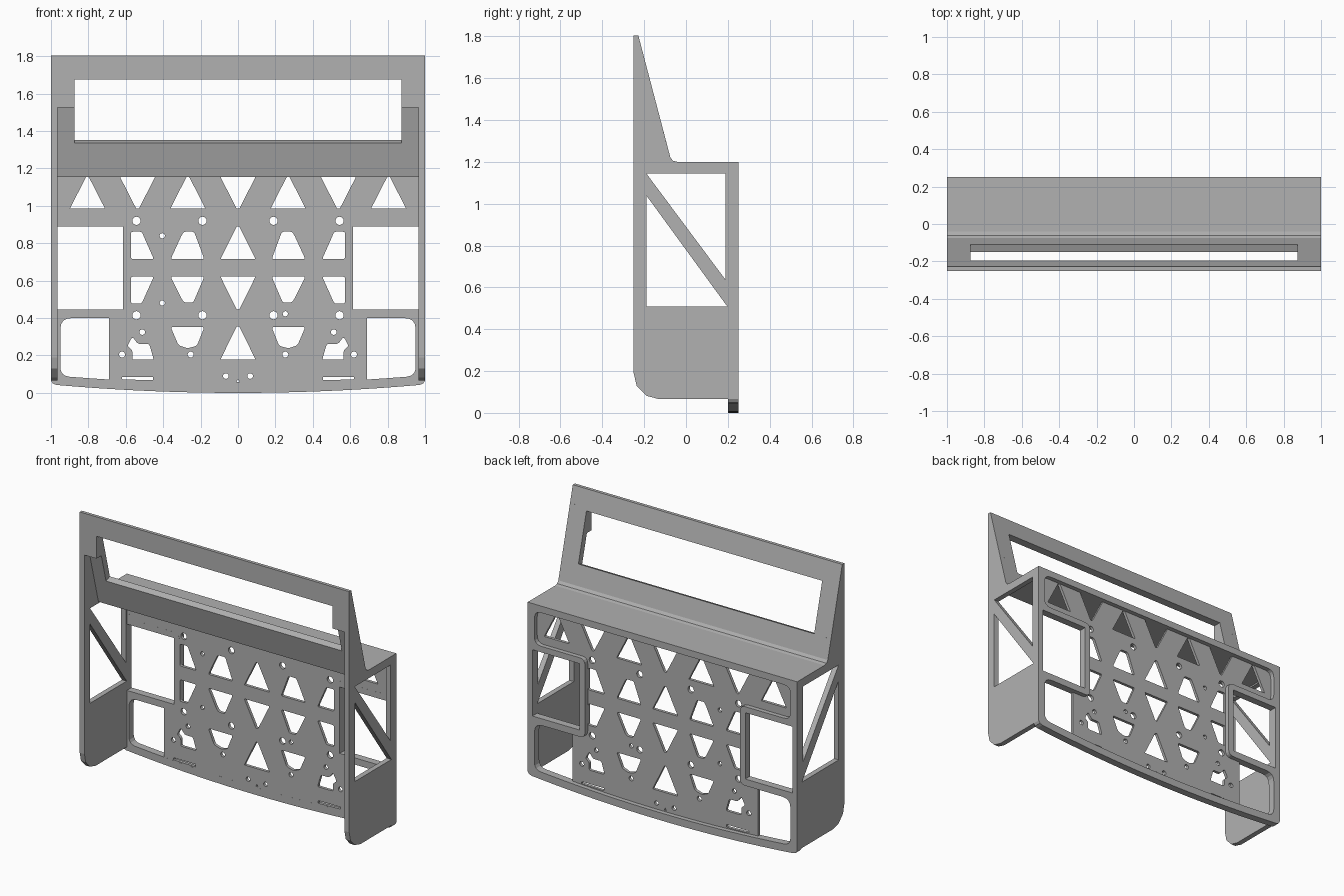
import bpy, bmesh
from mathutils import Vector, Matrix
from math import cos, sin, pi

if "Cube" in bpy.data.objects:
    bpy.data.objects.remove(bpy.data.objects["Cube"])

grey = bpy.data.materials.new("light grey")
grey.diffuse_color = (0.44, 0.44, 0.44, 1)
grey.use_nodes = True
grey.node_tree.nodes["Principled BSDF"].inputs["Base Color"].default_value = grey.diffuse_color


def rounded(pts, r=None, n=4):
    """Polygon with corners rounded; a point may carry its own radius."""
    out = []
    for i, p in enumerate(pts):
        rad = p[2] if len(p) > 2 else (r or 0)
        c = Vector(p[:2])
        if not rad:
            out.append(tuple(c))
            continue
        a = c + (Vector(pts[i - 1][:2]) - c).normalized() * rad
        b = c + (Vector(pts[(i + 1) % len(pts)][:2]) - c).normalized() * rad
        for k in range(n + 1):
            t = k / n
            out.append(tuple(a * (1 - t) ** 2 + c * 2 * t * (1 - t) + b * t * t))
    return out


def circle(x, z, r, n=16):
    return [(x + r * cos(2 * pi * k / n), z + r * sin(2 * pi * k / n)) for k in range(n)]


def flip(loop):
    return [(-p[0],) + tuple(p[1:]) for p in reversed(loop)]


def slab(name, loops, lo, hi, axis):
    """Filled outline with holes, extruded from lo to hi along x or y."""
    cu = bpy.data.curves.new(name, 'CURVE')
    cu.dimensions, cu.fill_mode, cu.extrude = '2D', 'BOTH', (hi - lo) / 2
    for loop in loops:
        sp = cu.splines.new('POLY')
        sp.points.add(len(loop) - 1)
        for pt, p in zip(sp.points, loop):
            pt.co = (p[0], p[1], 0, 1)
        sp.use_cyclic_u = True
    tmp = bpy.data.objects.new(name + "_outline", cu)
    bpy.context.collection.objects.link(tmp)
    bpy.context.view_layer.update()
    dg = bpy.context.evaluated_depsgraph_get()
    me = bpy.data.meshes.new_from_object(tmp.evaluated_get(dg))
    bpy.data.objects.remove(tmp)
    mid = (lo + hi) / 2
    if axis == 'x':
        m = Matrix(((0, 0, 1, mid), (1, 0, 0, 0), (0, 1, 0, 0), (0, 0, 0, 1)))
    else:
        m = Matrix(((1, 0, 0, 0), (0, 0, -1, mid), (0, 1, 0, 0), (0, 0, 0, 1)))
    me.transform(m)
    bm = bmesh.new()
    bm.from_mesh(me)
    bmesh.ops.remove_doubles(bm, verts=bm.verts, dist=1e-5)
    bmesh.ops.recalc_face_normals(bm, faces=bm.faces)
    for f in bm.faces:
        f.smooth = False
    bm.to_mesh(me)
    bm.free()
    me.materials.clear()
    me.materials.append(grey)
    ob = bpy.data.objects.new(name, me)
    bpy.context.collection.objects.link(ob)
    return ob


def sag(x):
    return 0.045 * x * x


def arc(half, lift, n=24):
    """Curved bottom edge from -half to +half."""
    return [(half * (2 * k / n - 1), lift + sag(half * (2 * k / n - 1))) for k in range(n + 1)]


# back rim: outer outline, stepped recess and the two big windows
outer = arc(0.97, 0) + [(0.99, 0.05), (1, 0.066), (1, 1.2), (-1, 1.2), (-1, 0.066), (-0.99, 0.05)]
right = [(0.95, 0.09, 0.05), (0.95, 0.4, 0.06), (0.575, 0.4, 0.04),
         (0.575, 0.93, 0.04), (0.95, 0.93, 0.05), (0.95, 1.155, 0.05)]
recess = rounded(arc(0.86, 0.05) + right + flip(right))
window = [(0.615, 0.445), (0.965, 0.445), (0.965, 0.89), (0.615, 0.89)]
slab("back_rim", [outer, recess, window, flip(window)], 0.2, 0.25, 'y')

# thin perforated plate inside the rim
side = [(0.69, 0.415), (0.6, 0.415), (0.6, 0.915), (0.96, 0.915), (0.96, 1.17)]
holes = []


def hole(pts, both=True, r=0.012):
    loop = rounded(pts, r, 3)
    holes.append(loop)
    if both:
        holes.append(flip(loop))


def triangle(x, z0, z1, up, both=True):
    base, tip = (z0, z1) if up else (z1, z0)
    hole([(x - 0.094, base), (x + 0.094, base), (x + 0.007, tip), (x - 0.007, tip)], both, 0.006)


triangle(0.805, 0.985, 1.155, True)
triangle(0.537, 0.985, 1.155, False)
triangle(0.268, 0.985, 1.155, True)
triangle(0, 0.985, 1.155, False, False)
triangle(0, 0.715, 0.89, True, False)
triangle(0, 0.447, 0.622, False, False)
triangle(0, 0.178, 0.355, True, False)
# clipped triangles
hole([(0.18, 0.715), (0.36, 0.715), (0.305, 0.835), (0.29, 0.862), (0.235, 0.862)])
hole([(0.45, 0.715), (0.572, 0.715), (0.572, 0.862), (0.515, 0.862)])
hole([(0.18, 0.622), (0.36, 0.622), (0.3, 0.5), (0.355, 0.452), (0.3, 0.452), (0.27, 0.48), (0.24, 0.48)][:3]
     + [(0.285, 0.482), (0.24, 0.482)])
hole([(0.45, 0.622), (0.572, 0.622), (0.572, 0.478), (0.515, 0.478)])
hole([(0.18, 0.352), (0.36, 0.352), (0.318, 0.255), (0.27, 0.238), (0.22, 0.252)])
hole([(0.45, 0.178), (0.565, 0.178), (0.565, 0.23), (0.592, 0.25), (0.565, 0.3), (0.535, 0.262), (0.475, 0.262)])
# slots and screw holes
hole([(0.455, 0.068), (0.62, 0.072), (0.62, 0.086), (0.455, 0.086)], r=0.004)
for x, z, r in ((0.543, 0.92, 0.022), (0.19, 0.92, 0.022), (0.543, 0.415, 0.022), (0.19, 0.415, 0.022),
                (0.512, 0.325, 0.015), (0.62, 0.205, 0.016), (0.253, 0.205, 0.016), (0.065, 0.09, 0.015)):
    holes += [circle(x, z, r), circle(-x, z, r)]
holes += [circle(-0.405, 0.84, 0.014), circle(-0.405, 0.48, 0.014), circle(0.253, 0.423, 0.014)]
hole([(-0.008, 0.058), (0.008, 0.058), (0, 0.075)], False, 0)
slab("perforated_plate", [arc(0.69, 0.03) + side + flip(side)] + holes, 0.2003, 0.22, 'y')

# side walls with a diagonal brace
wall = [(-0.25, 1.805), (-0.25, 0.19), (-0.236, 0.13), (-0.19, 0.082), (-0.13, 0.066), (0.2, 0.066),
        (0.2, 1.2), (-0.04, 1.2), (-0.062, 1.205), (-0.075, 1.222), (-0.228, 1.805)]
upper = [(-0.19, 1.145), (0.19, 1.145), (0.19, 0.635)]
lower = [(-0.19, 1.04), (-0.19, 0.508), (0.198, 0.508)]
slab("side_wall_right", [wall, upper, lower], 0.965, 1, 'x')
slab("side_wall_left", [wall, upper, lower], -1, -0.965, 'x')

# roof shelf with the lower part of the sloped panel
roof = [(-0.149, 1.336), (-0.109, 1.352), (-0.075, 1.222), (-0.062, 1.205), (-0.04, 1.2),
        (0.2, 1.2), (0.2, 1.155), (-0.101, 1.155)]
slab("roof_and_sill", [roof], -0.965, 0.965, 'x')

# top bar and the stepped posts beside the opening
bar = [(-0.25, 1.675), (-0.25, 1.805), (-0.228, 1.805), (-0.194, 1.675)]
slab("top_bar", [bar], -0.965, 0.965, 'x')
post = [(-0.25, 1.525), (-0.25, 1.675), (-0.194, 1.675), (-0.109, 1.352), (-0.149, 1.336), (-0.199, 1.525)]
slab("opening_post_right", [post], 0.875, 0.965, 'x')
slab("opening_post_left", [post], -0.965, -0.875, 'x')
